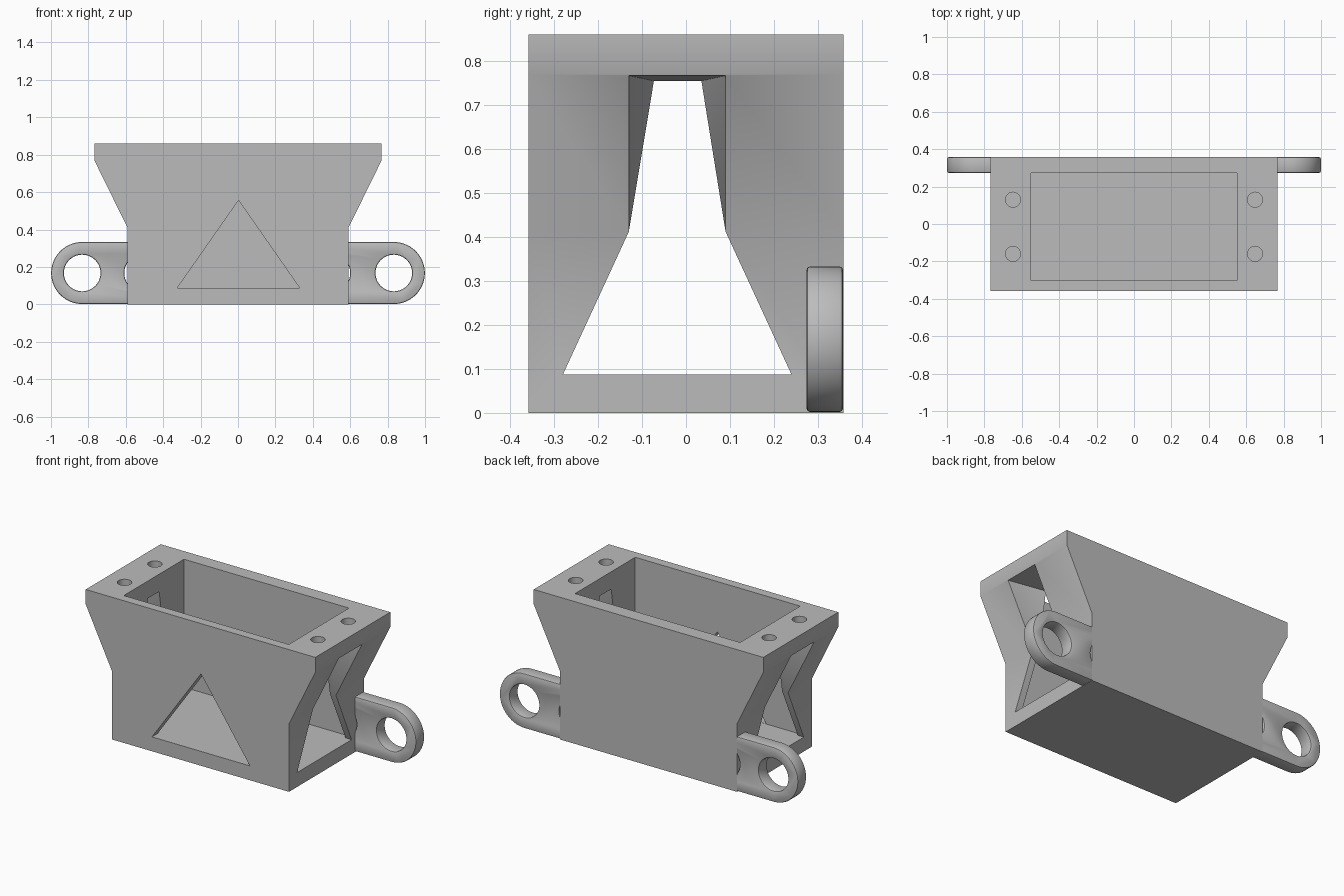
import bpy, bmesh, math
from mathutils import Vector

cube = bpy.data.objects.get("Cube")
if cube:
    bpy.data.objects.remove(cube, do_unlink=True)

grey = bpy.data.materials.new("plain grey")
grey.use_nodes = True
colour = (0.5, 0.5, 0.5, 1)
grey.diffuse_color = colour
grey.node_tree.nodes["Principled BSDF"].inputs["Base Color"].default_value = colour


def loft(name, loops):
    """Closed solid skinned through loops with equal point counts."""
    bm = bmesh.new()
    rings = [[bm.verts.new(p) for p in loop] for loop in loops]
    n = len(rings[0])
    for a, b in zip(rings, rings[1:]):
        for i in range(n):
            j = (i + 1) % n
            bm.faces.new((a[i], a[j], b[j], b[i]))
    bm.faces.new(rings[0][::-1])
    bm.faces.new(rings[-1])
    long_quads = [f for f in bm.faces if len(f.verts) == 4]
    if len(loops) > 2:
        bmesh.ops.triangulate(bm, faces=long_quads)
    bmesh.ops.recalc_face_normals(bm, faces=bm.faces)
    mesh = bpy.data.meshes.new(name)
    bm.to_mesh(mesh)
    bm.free()
    mesh.materials.append(grey)
    obj = bpy.data.objects.new(name, mesh)
    bpy.context.collection.objects.link(obj)
    return obj


def prism_y(name, profile, y0, y1):
    """Extrude an (x, z) profile along y."""
    return loft(name, [[(x, y, z) for x, z in profile] for y in (y0, y1)])


def circle(cx, cy, r, n=40):
    return [(cx + r * math.cos(2 * math.pi * i / n),
             cy + r * math.sin(2 * math.pi * i / n)) for i in range(n)]


def apply(obj, mod):
    bpy.context.view_layer.objects.active = obj
    bpy.ops.object.modifier_apply(modifier=mod.name)


def cut(obj, cutter):
    mod = obj.modifiers.new("cut", 'BOOLEAN')
    mod.operation = 'DIFFERENCE'
    mod.solver = 'EXACT'
    mod.object = cutter
    apply(obj, mod)
    bpy.data.objects.remove(cutter, do_unlink=True)


def smooth(obj):
    bpy.ops.object.select_all(action='DESELECT')
    obj.select_set(True)
    bpy.context.view_layer.objects.active = obj
    bpy.ops.object.shade_smooth_by_angle(angle=math.radians(30))


# Flared box body
half = [(0.592, 0), (0.592, 0.412), (0.768, 0.77), (0.768, 0.86)]
body = prism_y("box_body", half + [(-x, z) for x, z in reversed(half)], -0.358, 0.358)

# Open cavity
cavity = [(-0.552, 0.086), (0.552, 0.086), (0.552, 1), (-0.552, 1)]
cut(body, prism_y("cavity_cutter", cavity, -0.303, 0.272))

# Triangular window in the front wall
cut(body, prism_y("window_cutter", [(-0.325, 0.087), (0.33, 0.087), (0.003, 0.556)], -0.5, -0.28))

# Side openings: straight below, tapering inward through the flare
inner = [(-0.28, 0.087), (0.24, 0.087), (0.09, 0.412),
         (0.035, 0.755), (-0.073, 0.755), (-0.13, 0.412)]
outer = inner[:3] + [(0.09, 0.767), (-0.13, 0.767)] + inner[5:]
for s in (-1, 1):
    face_x = [0.592 + max(0, z - 0.412) * 0.49 for y, z in outer]
    loops = [[(s * x, y, z) for y, z in inner] for x in (0.45, 0.552)]
    loops += [[(s * (x + d), y, z) for x, (y, z) in zip(face_x, outer)] for d in (0, 0.2)]
    cut(body, loft("side_opening_cutter", loops))

# Blind screw holes in the rim
for x in (-0.647, 0.647):
    for y in (-0.16, 0.13):
        ring = circle(x, y, 0.04, 32)
        cut(body, loft("screw_cutter", [[(a, b, z) for a, b in ring] for z in (0.775, 1)]))
smooth(body)

# Rounded mounting lugs, each with an eye and a second hole half buried in the body
R, cz = 0.1655, 0.1675
for s, side, buried in ((1, "left", 0.502), (-1, "right", 0.51)):
    steps = 28
    arc = [(0.8335 + R * math.sin(math.pi * i / steps), cz - R * math.cos(math.pi * i / steps))
           for i in range(steps + 1)]
    profile = [(s * x, z) for x, z in [(0.35, cz - R)] + arc + [(0.35, cz + R)]]
    lug = prism_y(side + "_mounting_lug", profile, 0.274, 0.357)
    for x in (0.833, buried):
        cut(lug, prism_y("eye_cutter", circle(s * x, cz, 0.098), 0.1, 0.5))
    bevel = lug.modifiers.new("edge", 'BEVEL')
    bevel.width = 0.008
    bevel.segments = 2
    bevel.limit_method = 'ANGLE'
    bevel.angle_limit = math.radians(50)
    apply(lug, bevel)
    smooth(lug)
